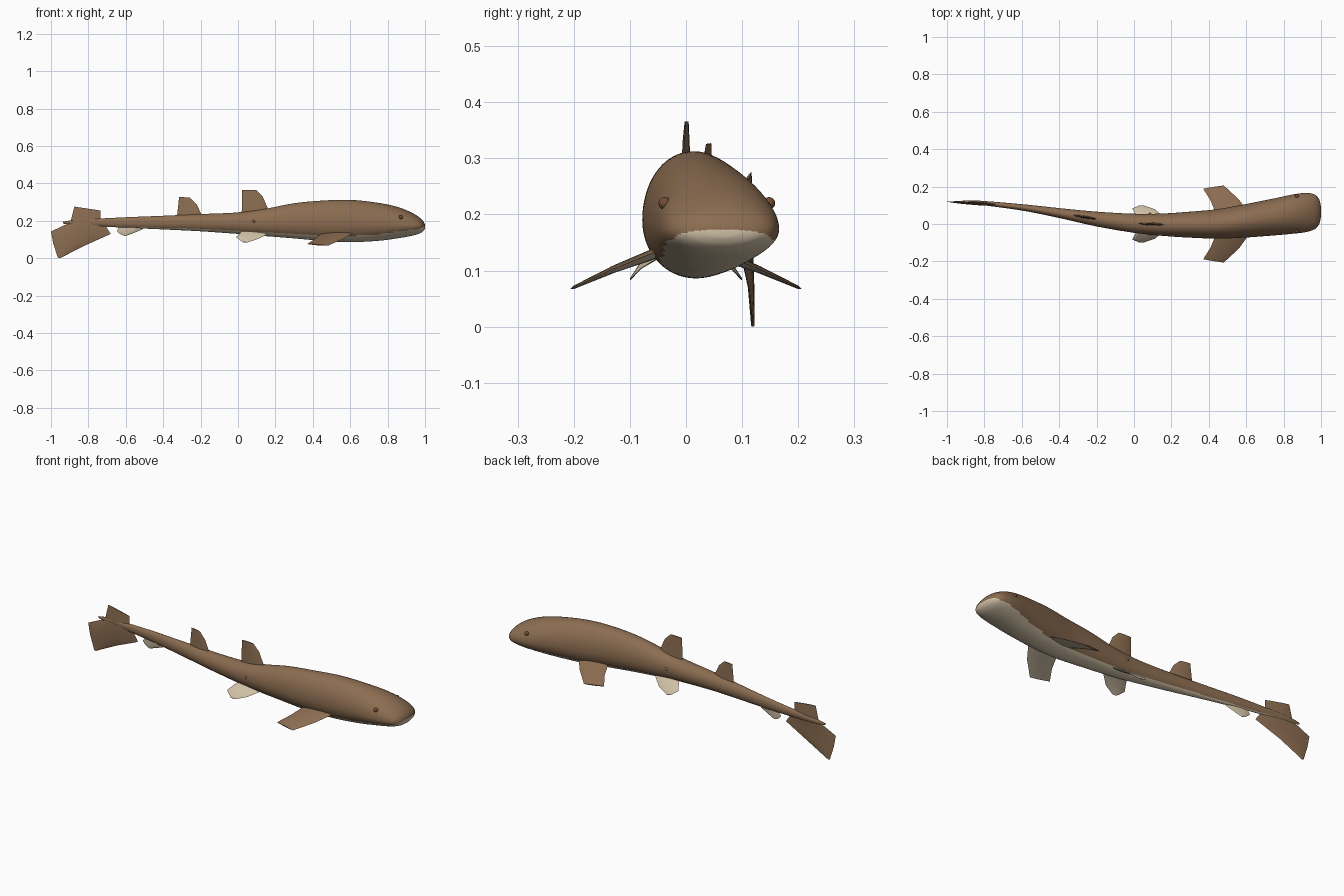
import bpy, bmesh, math
from mathutils import Vector

if "Cube" in bpy.data.objects:
    bpy.data.objects.remove(bpy.data.objects["Cube"])


def mat(name, col):
    m = bpy.data.materials.new(name)
    m.diffuse_color = (*col, 1)
    m.use_nodes = True
    m.node_tree.nodes["Principled BSDF"].inputs["Base Color"].default_value = m.diffuse_color
    return m


BROWN = mat("skin brown", (0.26, 0.152, 0.082))
CREAM = mat("belly cream", (0.63, 0.53, 0.38))
EYE = mat("eye brown", (0.17, 0.075, 0.035))

# body sections: x, y low, y high, z low, z high, z of widest point
SECTIONS = [
    (-0.935, 0.116, 0.122, 0.185, 0.196, 0.190),
    (-0.85, 0.106, 0.126, 0.176, 0.206, 0.191),
    (-0.60, 0.072, 0.106, 0.163, 0.219, 0.191),
    (-0.40, 0.032, 0.085, 0.154, 0.227, 0.191),
    (-0.20, -0.013, 0.066, 0.144, 0.236, 0.190),
    (0.00, -0.047, 0.055, 0.130, 0.245, 0.189),
    (0.15, -0.063, 0.056, 0.118, 0.265, 0.188),
    (0.30, -0.073, 0.066, 0.106, 0.294, 0.190),
    (0.45, -0.078, 0.080, 0.093, 0.308, 0.190),
    (0.60, -0.072, 0.107, 0.086, 0.312, 0.188),
    (0.75, -0.061, 0.137, 0.093, 0.296, 0.182),
    (0.85, -0.052, 0.158, 0.106, 0.275, 0.176),
    (0.92, -0.043, 0.166, 0.118, 0.248, 0.174),
    (0.965, -0.028, 0.158, 0.130, 0.222, 0.172),
    (0.988, -0.004, 0.135, 0.143, 0.201, 0.170),
    (0.998, 0.030, 0.102, 0.156, 0.184, 0.169),
    (1.000, 0.062, 0.072, 0.166, 0.171, 0.168),
]


def spline(rows, steps):
    """Catmull-Rom through the section rows."""
    out = []
    for i in range(len(rows) - 1):
        a, b, c, d = (rows[max(0, min(len(rows) - 1, i + k))] for k in (-1, 0, 1, 2))
        for s in range(steps):
            t = s / steps
            out.append([0.5 * (2 * q + (r - p) * t + (2 * p - 5 * q + 4 * r - w) * t * t
                               + (3 * q - p - 3 * r + w) * t ** 3)
                        for p, q, r, w in zip(a, b, c, d)])
    return out + [list(rows[-1])]


def spine(x):
    """Sideways offset of the body's centre line at x."""
    for a, b in zip(SECTIONS, SECTIONS[1:]):
        if x <= b[0]:
            f = max(0, (x - a[0]) / (b[0] - a[0]))
            return (a[1] + a[2] + f * (b[1] + b[2] - a[1] - a[2])) / 2
    return 0.07


def finish(bm, name, mats, angle):
    bmesh.ops.recalc_face_normals(bm, faces=bm.faces)
    me = bpy.data.meshes.new(name)
    bm.to_mesh(me)
    bm.free()
    for m in mats:
        me.materials.append(m)
    ob = bpy.data.objects.new(name, me)
    bpy.context.collection.objects.link(ob)
    bpy.context.view_layer.objects.active = ob
    ob.select_set(True)
    bpy.ops.object.shade_smooth_by_angle(angle=math.radians(angle))
    ob.select_set(False)
    return ob


def skin(bm, rings):
    n = len(rings[0])
    for a, b in zip(rings, rings[1:]):
        for i in range(n):
            bm.faces.new((a[i], a[(i + 1) % n], b[(i + 1) % n], b[i]))
    bm.faces.new(rings[0])
    bm.faces.new(rings[-1])


# body, with a cream belly picked by face direction
bm = bmesh.new()
rings = []
for x, y0, y1, z0, z1, zm in spline(SECTIONS, 9):
    ring = []
    for i in range(64):
        a = 2 * math.pi * i / 64
        c, s = math.cos(a), math.sin(a)
        ring.append(bm.verts.new((x, (y0 + y1) / 2 + (y1 - y0) / 2 * c,
                                  zm + s * ((z1 - zm) if s > 0 else (zm - z0)))))
    rings.append(ring)
skin(bm, rings)
bmesh.ops.recalc_face_normals(bm, faces=bm.faces)
for f in bm.faces:
    p = f.calc_center_median()
    nose = p.x > 0.93 and p.z < 0.14 + 0.033 * (p.x - 0.93) / 0.07
    f.material_index = 1 if f.normal.z < -0.64 or nose else 0
finish(bm, "body", [BROWN, CREAM], 50)


def fin(name, rows, thick, across, mats, under=False):
    """Thin lens-section fin through rows of (leading point, trailing point)."""
    bm = bmesh.new()
    rings, n = [], 8
    for k, (le, te) in enumerate(rows):
        t = thick * (1 - 0.7 * k / (len(rows) - 1))
        le, te = Vector(le), Vector(te)
        up, low = [], []
        for i in range(n + 1):
            p = le.lerp(te, i / n)
            o = Vector(across) * t * (math.sin(math.pi * i / n) ** 0.7 if 0 < i < n else 0)
            up.append(bm.verts.new(p + o))
            if 0 < i < n:
                low.append(bm.verts.new(p - o))
        rings.append(up + low[::-1])
    skin(bm, rings)
    bmesh.ops.recalc_face_normals(bm, faces=bm.faces)
    if under:
        for f in bm.faces:
            f.material_index = 1 if f.normal.z < -0.5 else 0
    finish(bm, name, mats, 30)


# upright fins follow the spine: rows of (lead x, lead z, trail x, trail z)
UPRIGHT = {
    "front_dorsal_fin": (0.011, BROWN, [(0.17, 0.235, 0.02, 0.22), (0.16, 0.265, 0.02, 0.25),
                                        (0.132, 0.33, 0.021, 0.33), (0.095, 0.366, 0.022, 0.366)]),
    "rear_dorsal_fin": (0.009, BROWN, [(-0.19, 0.21, -0.33, 0.21), (-0.198, 0.24, -0.325, 0.235),
                                       (-0.222, 0.29, -0.319, 0.29), (-0.258, 0.325, -0.315, 0.327)]),
    "tail_upper_fin": (0.008, BROWN, [(-0.735, 0.195, -0.895, 0.195), (-0.735, 0.255, -0.875, 0.276)]),
    "tail_lower_fin": (0.010, BROWN, [(-0.72, 0.19, -0.90, 0.19), (-0.68, 0.13, -1.0, 0.143),
                                      (-0.82, 0.067, -0.988, 0.08), (-0.952, 0.0, -0.964, 0.004)]),
    "anal_fin": (0.007, CREAM, [(-0.49, 0.175, -0.63, 0.175), (-0.515, 0.152, -0.648, 0.147),
                                (-0.57, 0.13, -0.635, 0.133), (-0.60, 0.119, -0.615, 0.121)]),
}
for name, (thick, m, rows) in UPRIGHT.items():
    pts = [((a, spine(a), b), (c, spine(c), d)) for a, b, c, d in rows]
    fin(name, pts, thick, (0, 1, 0), [m])

# paired fins, mirrored across y
for side, s in (("left", 1), ("right", -1)):
    pec = [((0.62, 0.05 * s, 0.135), (0.44, 0.05 * s, 0.13)),
           ((0.56, 0.132 * s, 0.102), (0.41, 0.125 * s, 0.103)),
           ((0.48, 0.206 * s, 0.067), (0.37, 0.188 * s, 0.076))]
    fin(side + "_pectoral_fin", pec, 0.010, (0, 0.4 * s, 0.9), [BROWN, CREAM], True)
    pel = [((0.17, 0.03 * s, 0.135), (0.02, 0.03 * s, 0.145)),
           ((0.11, 0.08 * s, 0.104), (-0.01, 0.082 * s, 0.112)),
           ((0.05, 0.1 * s, 0.084), (0.025, 0.098 * s, 0.086))]
    fin(side + "_pelvic_fin", pel, 0.006, (0, 0.5 * s, 0.85), [CREAM])

    # eyes and small flank spots
    for name, r, m, loc in (
            ("eye", 0.011, EYE, (0.87, 0.148 if s > 0 else -0.038, 0.22)),
            ("flank_spot", 0.008, BROWN, (0.085, 0.053 if s > 0 else -0.053, 0.197))):
        bm = bmesh.new()
        bmesh.ops.create_uvsphere(bm, u_segments=16, v_segments=10, radius=r)
        finish(bm, side + "_" + name, [m], 60).location = loc
